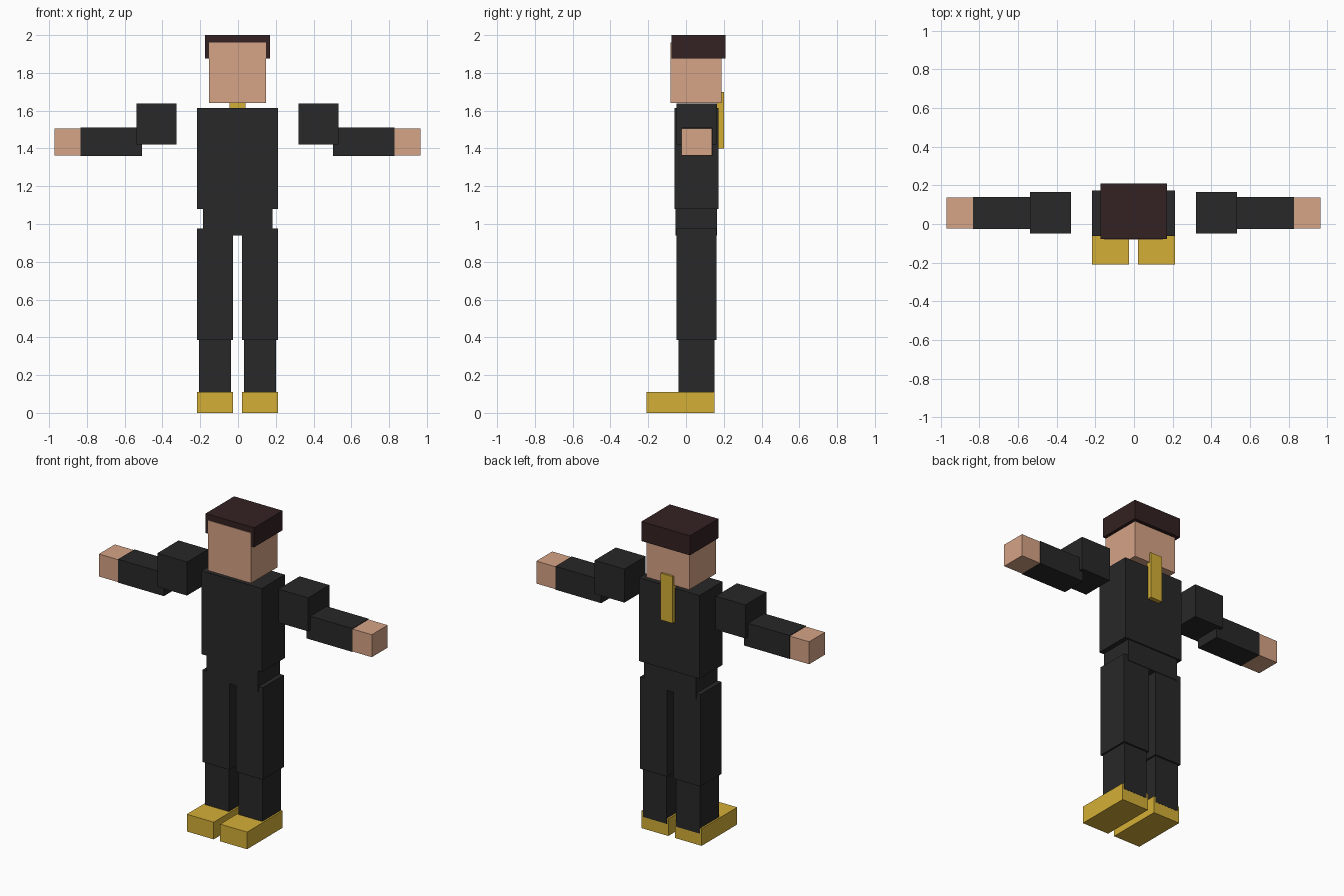
import bpy
import bmesh
from mathutils import Vector

if "Cube" in bpy.data.objects:
    bpy.data.objects.remove(bpy.data.objects["Cube"])

CX = -0.0025  # symmetry plane of the figure


def material(name, rgb):
    lin = [((c / 255 + 0.055) / 1.055) ** 2.4 for c in rgb]
    m = bpy.data.materials.new(name)
    m.diffuse_color = (*lin, 1)
    m.use_nodes = True
    m.node_tree.nodes["Principled BSDF"].inputs["Base Color"].default_value = m.diffuse_color
    return m


cloth = material("black cloth", (40, 40, 40))
skin = material("skin", (214, 163, 134))
hair_mat = material("dark brown hair", (52, 33, 34))
gold = material("gold", (212, 175, 55))


def box(name, mat, x, y, z):
    """Flat-faced box from its (min, max) extents."""
    bm = bmesh.new()
    bmesh.ops.create_cube(bm, size=1)
    for v in bm.verts:
        v.co = Vector([(a + b) / 2 + c * (b - a) for c, (a, b) in zip(v.co, (x, y, z))])
    mesh = bpy.data.meshes.new(name)
    bm.to_mesh(mesh)
    bm.free()
    mesh.materials.append(mat)
    ob = bpy.data.objects.new(name, mesh)
    bpy.context.collection.objects.link(ob)


def centred(name, mat, half, y, z):
    box(name, mat, (CX - half, CX + half), y, z)


def pair(name, mat, x, y, z):
    """Matching boxes on both sides of the figure."""
    box("right_" + name, mat, (CX + x[0], CX + x[1]), y, z)
    box("left_" + name, mat, (CX - x[1], CX - x[0]), y, z)


# Head and body
centred("head", skin, 0.152, (-0.081, 0.187), (1.64, 1.962))
centred("hair", hair_mat, 0.172, (-0.078, 0.21), (1.875, 2.0))
centred("torso", cloth, 0.214, (-0.061, 0.173), (1.08, 1.615))
centred("waist", cloth, 0.184, (-0.055, 0.165), (0.94, 1.10))
centred("back_strip", gold, 0.042, (0.165, 0.20), (1.40, 1.70))

# Arms
pair("upper_arm", cloth, (0.324, 0.535), (-0.05, 0.165), (1.422, 1.637))
pair("forearm", cloth, (0.506, 0.831), (-0.025, 0.14), (1.36, 1.51))
pair("hand", skin, (0.82, 0.968), (-0.023, 0.138), (1.362, 1.506))

# Legs
pair("thigh", cloth, (0.023, 0.214), (-0.051, 0.162), (0.385, 0.975))
pair("shin", cloth, (0.034, 0.203), (-0.04, 0.151), (0.075, 0.40))
pair("shoe", gold, (0.023, 0.214), (-0.21, 0.15), (0.0, 0.11))
